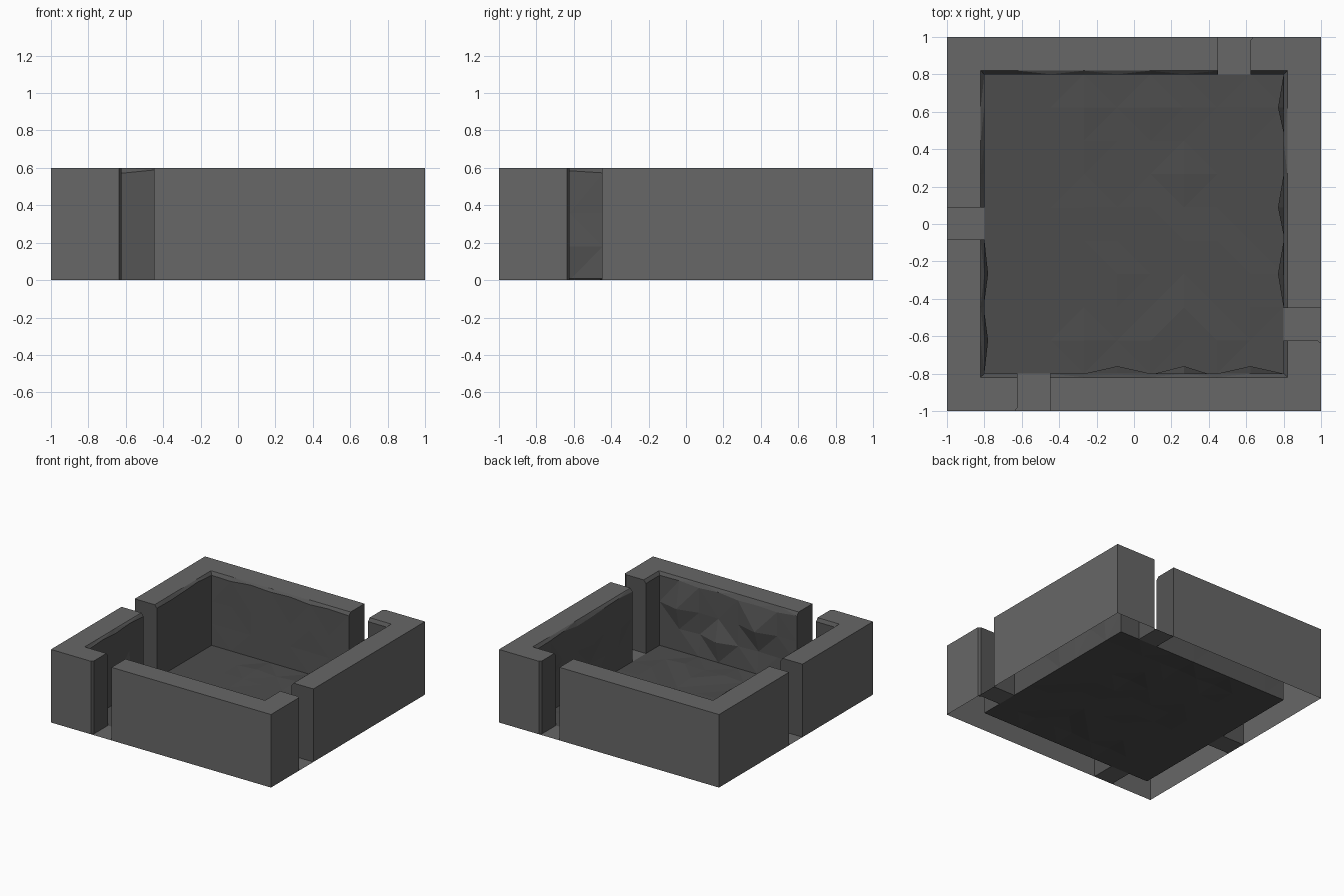
import bpy, bmesh, math, random
from mathutils import Matrix

if "Cube" in bpy.data.objects:
    bpy.data.objects.remove(bpy.data.objects["Cube"])

random.seed(4)
H, OUT, CAP, IN = 0.6, 1.0, 0.82, 0.8
N = 9
EDGE = [-IN + 2 * IN * i / N for i in range(N + 1)]   # tile boundaries
ROWS = [0, 0.18, 0.36, 0.575]


def face(bm, turn, *pts):
    """Points are (along, outward, up) on the front side, then turned."""
    rot = Matrix.Rotation(turn * math.pi / 2, 4, 'Z')
    bm.faces.new([bm.verts.new(rot @ Matrix.Translation((u, -d, z)).translation)
                  for u, d, z in pts])


def finish(bm, name, grey):
    bmesh.ops.remove_doubles(bm, verts=bm.verts, dist=0.0005)
    bmesh.ops.triangulate(bm, faces=[f for f in bm.faces if len(f.verts) > 3])
    mesh = bpy.data.meshes.new(name)
    bm.to_mesh(mesh)
    bm.free()
    mat = bpy.data.materials.new(name + "_stone")
    mat.diffuse_color = (grey, grey, grey, 1)
    mat.use_nodes = True
    mat.node_tree.nodes["Principled BSDF"].inputs["Base Color"].default_value = mat.diffuse_color
    mesh.materials.append(mat)
    bpy.context.collection.objects.link(bpy.data.objects.new(name, mesh))


def side(turn, door, bumps, rough, bevel):
    d0, d1 = EDGE[door], EDGE[door + 1] - 0.005
    e0, ins = d0 - bevel, OUT - 0.02

    # outer face and flat cap on both sides of the doorway, open underneath
    for a, b in ((-OUT, e0), (d1, OUT)):
        face(walls, turn, (a, OUT, 0), (b, OUT, 0), (b, OUT, H), (a, OUT, H))
    face(walls, turn, (-OUT, OUT, H), (e0, OUT, H), (d0, ins, H), (d0, CAP, H), (-CAP, CAP, H))
    face(walls, turn, (d1, OUT, H), (OUT, OUT, H), (CAP, CAP, H), (d1, CAP, H))

    # doorway jambs (one with a small chamfer) and flat threshold
    top = ROWS[-1]
    if bevel:
        face(lining, turn, (e0, OUT, 0), (d0, ins, 0), (d0, ins, H), (e0, OUT, H))
    jd = ins if bevel else OUT
    face(lining, turn, (d0, jd, 0), (d0, IN, 0), (d0, IN, top), (d0, CAP, H), (d0, jd, H))
    face(lining, turn, (d1, OUT, H), (d1, CAP, H), (d1, IN, top), (d1, IN, 0), (d1, OUT, 0))
    face(sills, turn, (e0, OUT, 0), (d1, OUT, 0), (d1, IN, 0), (d0, IN, 0), (d0, ins, 0))

    # rough inner face: a grid of points pushed in and out, with a lip up to the cap
    grid = []
    for i, u in enumerate(EDGE):
        u = d1 if i == door + 1 else u
        fixed = i in (0, N, door, door + 1)
        column = []
        peak = random.choice((1, 2))
        for r, z in enumerate(ROWS):
            push = 0
            if not fixed and r in (1, 2):
                push = -random.uniform(0, rough)
                if r == peak:
                    push = bumps.get(i, push)
            if r == 3 and not fixed:
                z += random.uniform(-rough, 0.015)
            column.append((u, IN - push, z))
        lip = u * CAP / IN if i in (0, N) else u
        column.append((lip, CAP, H))
        grid.append(column)
    for i in range(N):
        if i != door:
            for r in range(4):
                face(lining, turn, grid[i][r], grid[i][r + 1],
                     grid[i + 1][r + 1], grid[i + 1][r])


walls, lining, sills = bmesh.new(), bmesh.new(), bmesh.new()
# four sides: quarter turns, doorway tile, protruding columns, roughness, chamfer
side(0, 1, {4: 0.04, 6: 0.04, 8: 0.04}, 0.02, 0.015)    # front
side(1, 1, {3: 0.03, 5: 0.03, 8: 0.03}, 0.02, 0.015)    # right
side(2, 1, {}, 0.004, 0.015)                            # back
side(3, 4, {6: 0.02, 8: 0.02}, 0.006, 0)                # left
finish(walls, "outer_walls", 0.136)
finish(lining, "rough_inner_walls", 0.09)
finish(sills, "doorway_thresholds", 0.136)

# gently uneven floor
floor = bmesh.new()
bmesh.ops.create_grid(floor, x_segments=N, y_segments=N, size=IN)
for v in floor.verts:
    if max(abs(v.co.x), abs(v.co.y)) < IN - 0.05 and v.co.x > -0.4:
        v.co.z = random.choice((0, 0, 0, 0.005, 0.012))
finish(floor, "floor", 0.073)
